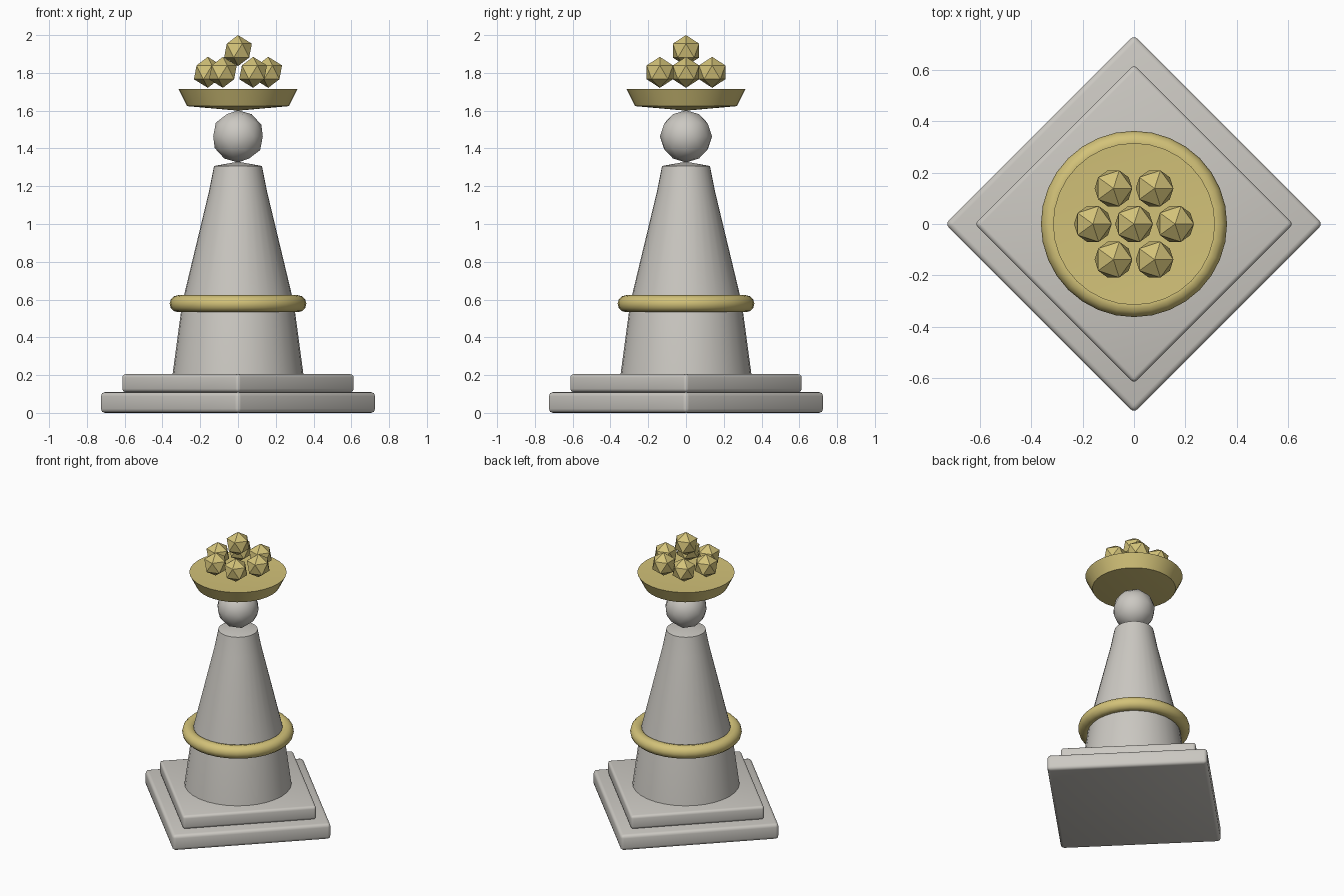
import bpy
import math

cube = bpy.data.objects.get("Cube")
if cube:
    bpy.data.objects.remove(cube, do_unlink=True)


def make_material(name, color):
    mat = bpy.data.materials.new(name)
    mat.use_nodes = True
    mat.diffuse_color = color
    mat.node_tree.nodes["Principled BSDF"].inputs["Base Color"].default_value = color
    return mat


stone = make_material("pale stone", (0.6, 0.58, 0.54, 1))
gold = make_material("soft gold", (0.65, 0.54, 0.19, 1))


def finish(name, mat, smooth=True):
    obj = bpy.context.object
    obj.name = name
    obj.data.materials.append(mat)
    if smooth:
        bpy.ops.object.shade_smooth_by_angle(angle=math.radians(35))
    return obj


def slab(name, corner, low, high, bevel):
    # Square step turned so that a corner faces the front
    bpy.ops.mesh.primitive_cylinder_add(vertices=4, radius=corner, depth=high - low,
                                        location=(0, 0, (low + high) / 2))
    obj = finish(name, stone, smooth=False)
    mod = obj.modifiers.new("rounded edges", "BEVEL")
    mod.width = bevel
    mod.segments = 3
    bpy.ops.object.modifier_apply(modifier=mod.name)
    bpy.ops.object.shade_smooth_by_angle(angle=math.radians(35))


def lathe(name, profile, mat, sides=32):
    # Profile of (radius, height) turned about z, from axis to axis
    verts, faces, rings = [], [], []
    for r, z in profile:
        count = sides if r else 1
        rings.append(range(len(verts), len(verts) + count))
        for i in range(count):
            a = math.tau * i / sides
            verts.append((r * math.cos(a), r * math.sin(a), z))
    for low, high in zip(rings, rings[1:]):
        for i in range(sides):
            j = (i + 1) % sides
            corners = [low[i % len(low)], low[j % len(low)],
                       high[j % len(high)], high[i % len(high)]]
            faces.append(list(dict.fromkeys(corners)))
    mesh = bpy.data.meshes.new(name)
    mesh.from_pydata(verts, [], faces)
    obj = bpy.data.objects.new(name, mesh)
    bpy.context.collection.objects.link(obj)
    bpy.ops.object.select_all(action="DESELECT")
    obj.select_set(True)
    bpy.context.view_layer.objects.active = obj
    finish(name, mat)


# Stepped base
slab("base_lower_step", 0.735, 0.0, 0.11, 0.022)
slab("base_upper_step", 0.62, 0.11, 0.205, 0.018)

# Tapered body with a shallow pointed top
lathe("body", [(0, 0.2), (0.347, 0.2), (0.296, 0.58), (0.153, 1.175),
               (0.127, 1.307), (0, 1.33)], stone)

# Ring round the waist
bpy.ops.mesh.primitive_torus_add(major_radius=0.317, minor_radius=0.045,
                                 major_segments=32, minor_segments=12,
                                 location=(0, 0, 0.578))
finish("waist_ring", gold)

# Head
bpy.ops.mesh.primitive_ico_sphere_add(subdivisions=2, radius=0.138, location=(0, 0, 1.464))
finish("head", stone)
bpy.ops.object.shade_smooth()

# Crown dish
lathe("crown_dish", [(0, 1.6), (0.27, 1.624), (0.315, 1.714), (0, 1.7)], gold)

# Faceted crown beads: six in a circle and one raised in the middle
beads = [(0.16 * math.cos(i * math.pi / 3), 0.16 * math.sin(i * math.pi / 3), 1.803)
         for i in range(6)]
beads.append((0, 0, 1.918))
for number, place in enumerate(beads, 1):
    bpy.ops.mesh.primitive_ico_sphere_add(subdivisions=1, radius=0.082, location=place)
    finish(f"crown_bead_{number}", gold, smooth=False)
